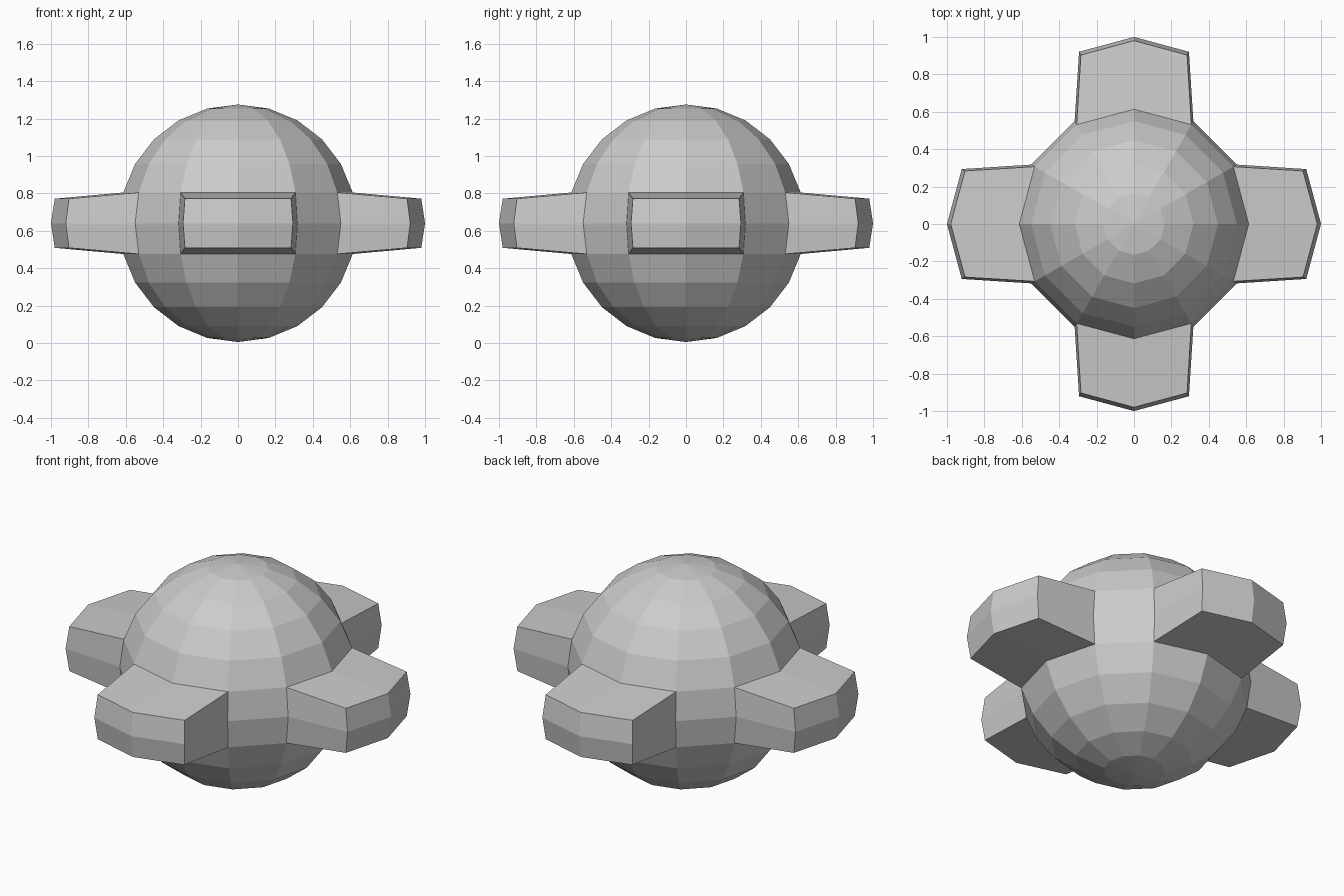
import bpy, bmesh
from mathutils import Vector

if "Cube" in bpy.data.objects:
    bpy.data.objects.remove(bpy.data.objects["Cube"])

R, CENTRE_Z, REACH = 0.635, 0.64, 1.0

# Low-poly ball
bm = bmesh.new()
bmesh.ops.create_uvsphere(bm, u_segments=12, v_segments=12, radius=R)

# Four tapered arms pulled out of the equator, each from a 2 x 2 patch
for axis in (Vector((1, 0, 0)), Vector((0, 1, 0)), Vector((-1, 0, 0)), Vector((0, -1, 0))):
    side = Vector((-axis.y, axis.x, 0))
    patch = []
    for f in bm.faces:
        c = f.calc_center_median()
        a, s = c.dot(axis), c.dot(side)
        if abs(c.z) < 0.15 and R * 0.8 < a < 0.64 and abs(s) < 0.25:
            patch.append(f)
    ret = bmesh.ops.extrude_face_region(bm, geom=patch)
    for v in (g for g in ret["geom"] if isinstance(g, bmesh.types.BMVert)):
        a, s = v.co.dot(axis), v.co.dot(side)
        v.co = axis * (REACH - (R - a) * 0.93) + side * (s * 0.925) + Vector((0, 0, v.co.z * 0.8))
    old = [f for f in patch if f.is_valid]
    if old:
        bmesh.ops.delete(bm, geom=old, context='FACES')

bmesh.ops.translate(bm, verts=bm.verts[:], vec=(0, 0, CENTRE_Z))
bmesh.ops.recalc_face_normals(bm, faces=bm.faces[:])
mesh = bpy.data.meshes.new("ball_with_arms")
bm.to_mesh(mesh)
bm.free()
bpy.context.collection.objects.link(bpy.data.objects.new("ball_with_arms", mesh))
